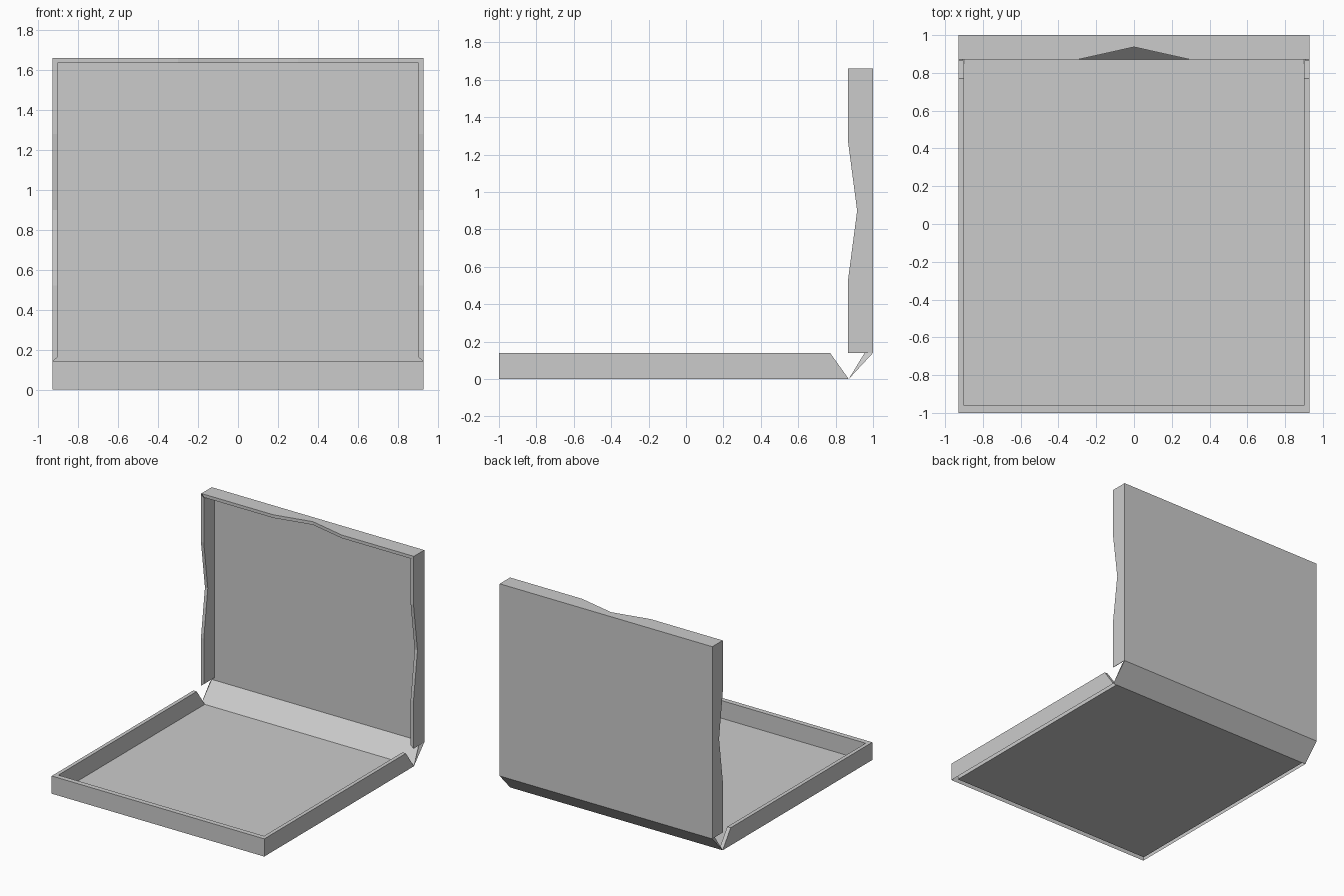
import bpy, bmesh

if "Cube" in bpy.data.objects:
    bpy.data.objects.remove(bpy.data.objects["Cube"])

W, IN = 0.93, 0.90         # half width outside / inside
H = 0.14                   # wall height
FY, FI = -1.0, -0.96       # front wall outside / inside
HY = 0.87                  # hinge line, also lid rim depth
T, TI = 1.66, 1.635        # lid top outside / inside


def build(name, polys):
    bm = bmesh.new()
    for p in polys:
        bm.faces.new([bm.verts.new(v) for v in p])
    bmesh.ops.remove_doubles(bm, verts=bm.verts, dist=0.0005)
    bmesh.ops.recalc_face_normals(bm, faces=bm.faces)
    me = bpy.data.meshes.new(name)
    bm.to_mesh(me)
    bm.free()
    ob = bpy.data.objects.new(name, me)
    bpy.context.collection.objects.link(ob)
    return ob


def folded(outer, inner, rims):
    """Two card layers joined by rim strips along the listed edges."""
    polys = [outer, inner]
    for i in rims:
        j = i + 1
        polys.append([outer[i], outer[j], inner[j], inner[i]])
    return polys


def both(fn):
    return fn(1) + fn(-1)


# tray walls: folded-over card, open underneath
front = folded([(-W, FY, 0), (-W, FY, H), (W, FY, H), (W, FY, 0)],
               [(-IN, FI, 0), (-IN, FI, H), (IN, FI, H), (IN, FI, 0)], [1])


def tray_side(s):
    return folded(
        [(s*W, FY, 0), (s*W, FY, H), (s*W, 0.77, H), (s*W, HY, 0)],
        [(s*IN, FI, 0), (s*IN, FI, H), (s*IN, 0.77, H), (s*IN, HY, 0)], [1, 2])


build("tray_walls", front + both(tray_side))
build("tray_floor", [[(-IN, FI, 0), (IN, FI, 0), (IN, HY, 0), (-IN, HY, 0)]])

# hinge strip and its corner gussets
build("hinge_strip", [[(-W, HY, 0), (W, HY, 0), (W, 1, H), (-W, 1, H)]])
build("hinge_gussets", both(lambda s: [
    [(s*W, HY, 0), (s*W, 1, H), (s*0.915, 0.955, H)]]))

# lid panel
build("lid_panel", [[(-W, 1, H), (W, 1, H), (W, 1, T), (-W, 1, T)]])

# lid side flaps with a shallow notch in the free edge
edge = [(HY - 0.005, 0.52), (0.915, 0.90), (HY - 0.005, 1.28)]


def lid_side(s):
    y0 = HY - 0.005
    outer = [(1, H), (y0, H)] + edge + [(y0, T), (1, T)]
    inner = [(1, H + 0.02), (y0, H + 0.02)] + edge + [(y0, TI), (1, TI)]
    return folded([(s*W, y, z) for y, z in outer],
                  [(s*0.905, y, z) for y, z in inner], range(5))


# lid top flap, notched in the middle
def lid_top():
    def ring(w, z):
        pts = [(-w, 1), (-w, HY), (-0.3, HY), (0, 0.937),
               (0.3, HY), (w, HY), (w, 1)]
        return [(x, y, z) for x, y in pts]
    return folded(ring(W, T), ring(0.905, TI), range(1, 5))


build("lid_flaps", both(lid_side) + lid_top())
